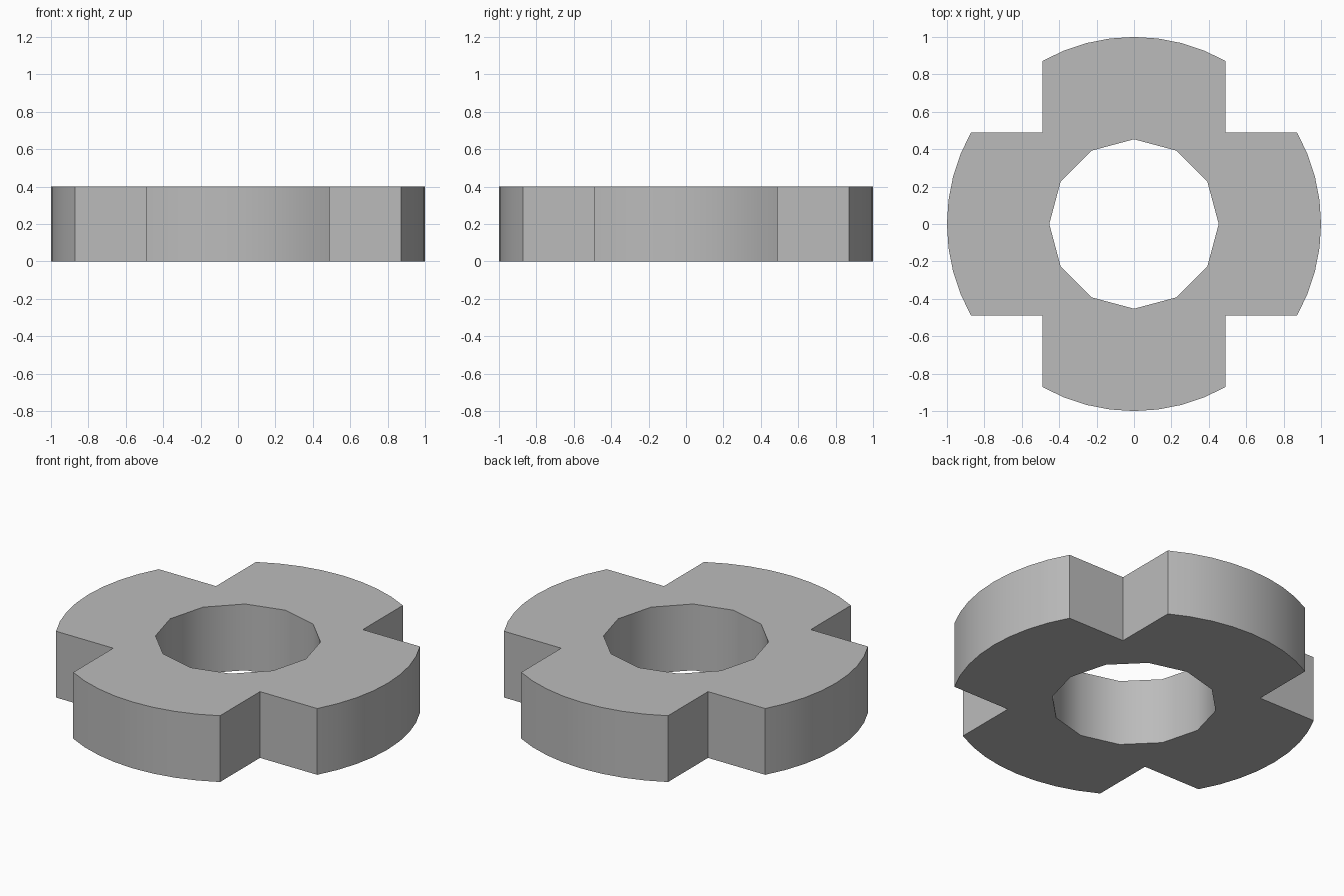
import bpy, bmesh, math

cube = bpy.data.objects.get("Cube")
if cube:
    bpy.data.objects.remove(cube)

HEIGHT = 0.4
NOTCH = 0.49          # half width of each lobe and inner corner of each notch
BORE = 0.453
ARC_STEPS = 8

grey = bpy.data.materials.new("plain grey")
grey.use_nodes = True
colour = (0.5, 0.5, 0.5, 1)
grey.diffuse_color = colour
grey.node_tree.nodes["Principled BSDF"].inputs["Base Color"].default_value = colour


def polar(radius, angle):
    return (radius * math.cos(angle), radius * math.sin(angle), 0)


def closed_loop(bm, points):
    verts = [bm.verts.new(p) for p in points]
    return [bm.edges.new((v, verts[i - 1])) for i, v in enumerate(verts)]


# Outline: four rounded lobes separated by square corner notches
half = math.asin(NOTCH)
outline = []
for quarter in range(4):
    middle = quarter * math.pi / 2
    outline += [polar(1, middle - half + 2 * half * i / ARC_STEPS)
                for i in range(ARC_STEPS + 1)]
    outline.append(polar(NOTCH * math.sqrt(2), middle + math.pi / 4))

# Twelve-sided bore
bore = [polar(BORE, i * math.pi / 6) for i in range(12)]

# Fill between the loops and raise into a solid
bm = bmesh.new()
edges = closed_loop(bm, outline) + closed_loop(bm, bore)
bmesh.ops.triangle_fill(bm, use_beauty=True, edges=edges, normal=(0, 0, 1))
raised = bmesh.ops.extrude_face_region(bm, geom=bm.faces[:], use_keep_orig=True)
top = [g for g in raised["geom"] if isinstance(g, bmesh.types.BMVert)]
bmesh.ops.translate(bm, verts=top, vec=(0, 0, HEIGHT))
bmesh.ops.recalc_face_normals(bm, faces=bm.faces[:])

mesh = bpy.data.meshes.new("notched_ring")
bm.to_mesh(mesh)
bm.free()
mesh.materials.append(grey)
ring = bpy.data.objects.new("notched_ring", mesh)
bpy.context.collection.objects.link(ring)

# Smooth curved walls, crisp corners
bpy.ops.object.select_all(action="DESELECT")
ring.select_set(True)
bpy.context.view_layer.objects.active = ring
bpy.ops.object.shade_smooth_by_angle(angle=math.radians(35))
